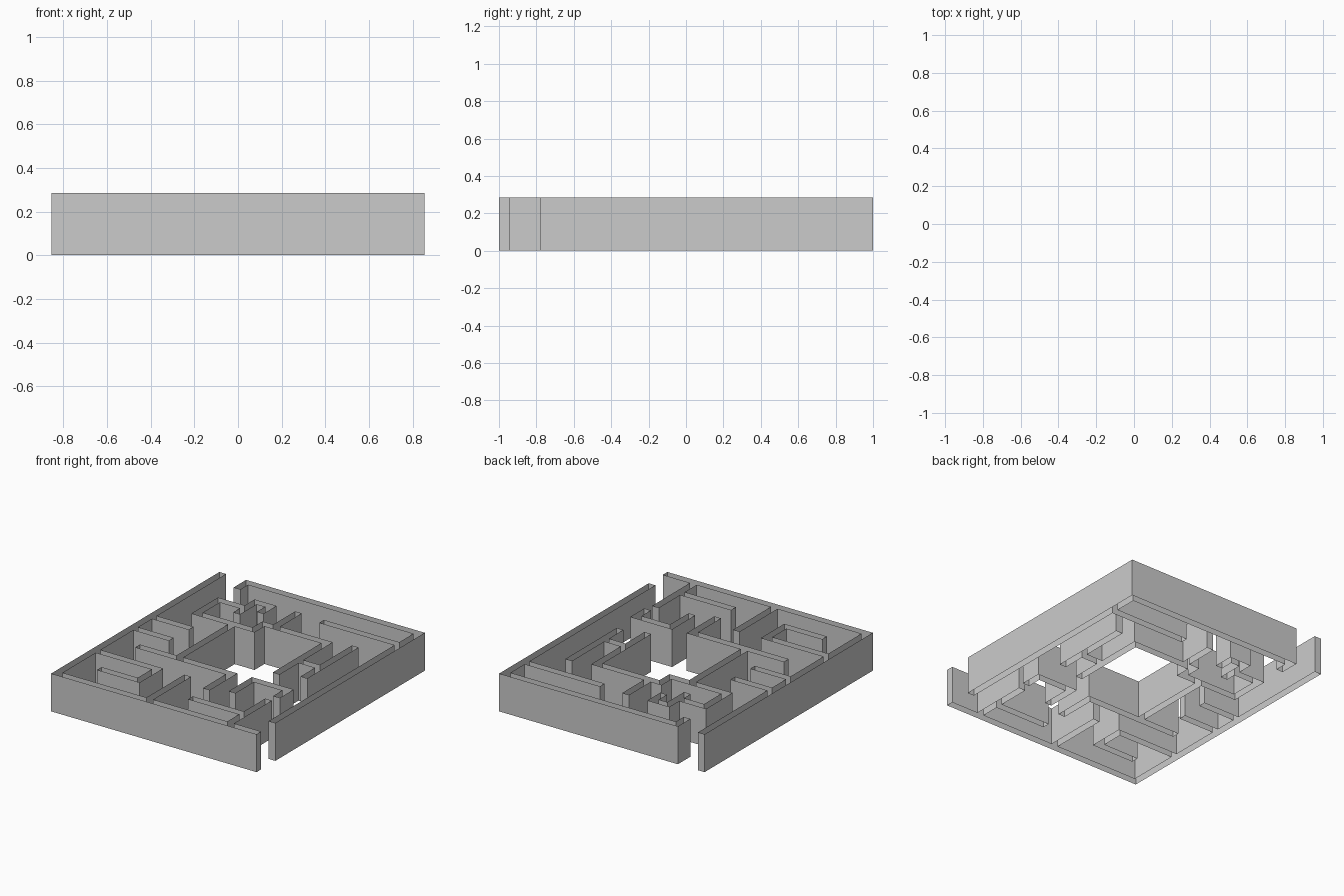
import bpy, bmesh

if "Cube" in bpy.data.objects:
    bpy.data.objects.remove(bpy.data.objects["Cube"])

T = 0.055      # wall thickness
H = 0.285      # wall height
h = T / 2

# Wall centrelines, measured from the front left corner of the plan
outer_walls = [
    [(h, 2 - h), (h, h), (1.71 - h, h)],
    [(1.71 - h, 0.25), (1.71 - h, 2 - h), (0.25, 2 - h), (0.25, 1.88)],
]
inner_walls = [
    # front left hook
    [(h, 0.478), (0.55, 0.478), (0.55, 0.255), (0.25, 0.255)],
    # front stubs and the wall beside the entrance
    [(0.782, h), (0.782, 0.478)],
    [(1.455, h), (1.455, 0.478)],
    [(1.03, 0.225), (1.455, 0.225)],
    # front of the centre room
    [(0.255, 0.703), (1.01, 0.703), (1.01, 0.43)],
    [(1.182, 0.49), (1.182, 0.71), (1.475, 0.71), (1.475, 0.60)],
    # left stubs
    [(h, 0.925), (0.325, 0.925)],
    [(h, 1.147), (0.335, 1.147)],
    # left, back and right of the centre room
    [(0.56, 0.703), (0.56, 1.37), (0.725, 1.37), (0.725, 1.488),
     (1.255, 1.488), (1.255, 0.91)],
    [(1.255, 1.137), (1.448, 1.137)],
    [(1.448, 0.965), (1.448, 1.52)],
    # back left hooks
    [(0.56, 1.37), (0.255, 1.37), (0.255, 1.63), (0.478, 1.63)],
    [(0.478, 1.55), (0.478, 1.748), (0.605, 1.748), (0.605, 1.65)],
    # back stub and back right corridor
    [(0.815, 1.488), (0.815, 1.748)],
    [(1.055, 1.748), (1.71 - h, 1.748)],
]


def build_walls(name, lines):
    """Merge thick centrelines into one outline, raised as open-topped walls."""
    rects = []
    for line in lines:
        for (ax, ay), (bx, by) in zip(line, line[1:]):
            rects.append((min(ax, bx) - h, max(ax, bx) + h,
                          min(ay, by) - h, max(ay, by) + h))
    xs = sorted({round(c, 4) for r in rects for c in r[:2]})
    ys = sorted({round(c, 4) for r in rects for c in r[2:]})
    nx, ny = len(xs) - 1, len(ys) - 1

    def filled(i, j):
        if not (0 <= i < nx and 0 <= j < ny):
            return False
        cx, cy = (xs[i] + xs[i + 1]) / 2, (ys[j] + ys[j + 1]) / 2
        return any(r[0] < cx < r[1] and r[2] < cy < r[3] for r in rects)

    bm = bmesh.new()

    def side(i0, j0, i1, j1):
        a = (xs[i0] - 0.855, ys[j0] - 1)
        b = (xs[i1] - 0.855, ys[j1] - 1)
        bm.faces.new([bm.verts.new(p) for p in
                      ((*a, 0), (*b, 0), (*b, H), (*a, H))])

    for i in range(nx):
        for j in range(ny):
            if not filled(i, j):
                continue
            if not filled(i, j - 1):
                side(i, j, i + 1, j)
            if not filled(i + 1, j):
                side(i + 1, j, i + 1, j + 1)
            if not filled(i, j + 1):
                side(i + 1, j + 1, i, j + 1)
            if not filled(i - 1, j):
                side(i, j + 1, i, j)
    bmesh.ops.remove_doubles(bm, verts=bm.verts[:], dist=1e-5)
    bmesh.ops.dissolve_limit(bm, angle_limit=0.01, use_dissolve_boundaries=True,
                             verts=bm.verts[:], edges=bm.edges[:])
    mesh = bpy.data.meshes.new(name)
    bm.to_mesh(mesh)
    bm.free()
    obj = bpy.data.objects.new(name, mesh)
    bpy.context.collection.objects.link(obj)
    return obj


build_walls("maze_walls", outer_walls + inner_walls)
